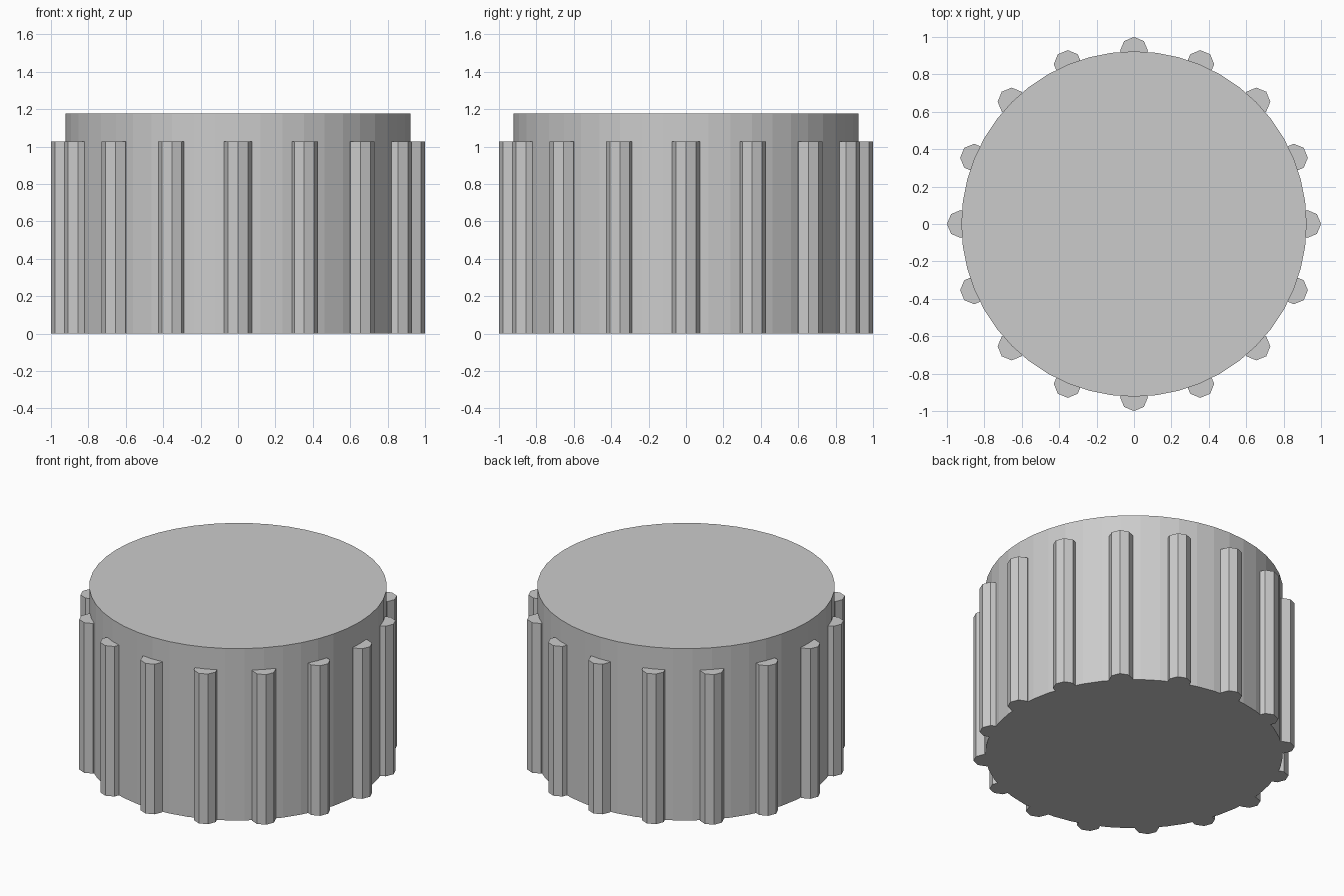
import bpy
from math import cos, sin, tau

if "Cube" in bpy.data.objects:
    bpy.data.objects.remove(bpy.data.objects["Cube"])

BODY_RADIUS, BODY_HEIGHT = 0.923, 1.176
RIB_RADIUS, RIB_HEIGHT, RIB_COUNT = 0.075, 1.027, 16


def cylinder(name, sides, radius, height, x=0, y=0):
    bpy.ops.mesh.primitive_cylinder_add(
        vertices=sides, radius=radius, depth=height, location=(x, y, height / 2))
    obj = bpy.context.object
    obj.name = obj.data.name = name
    return obj


# Round cap body
cylinder("cap_body", 48, BODY_RADIUS, BODY_HEIGHT)

# Eight-sided grip ribs, half sunk into the body wall
for i in range(RIB_COUNT):
    a = tau * i / RIB_COUNT
    r = 1.0 - RIB_RADIUS
    cylinder(f"grip_rib_{i + 1:02d}", 8, RIB_RADIUS, RIB_HEIGHT, r * cos(a), r * sin(a))
